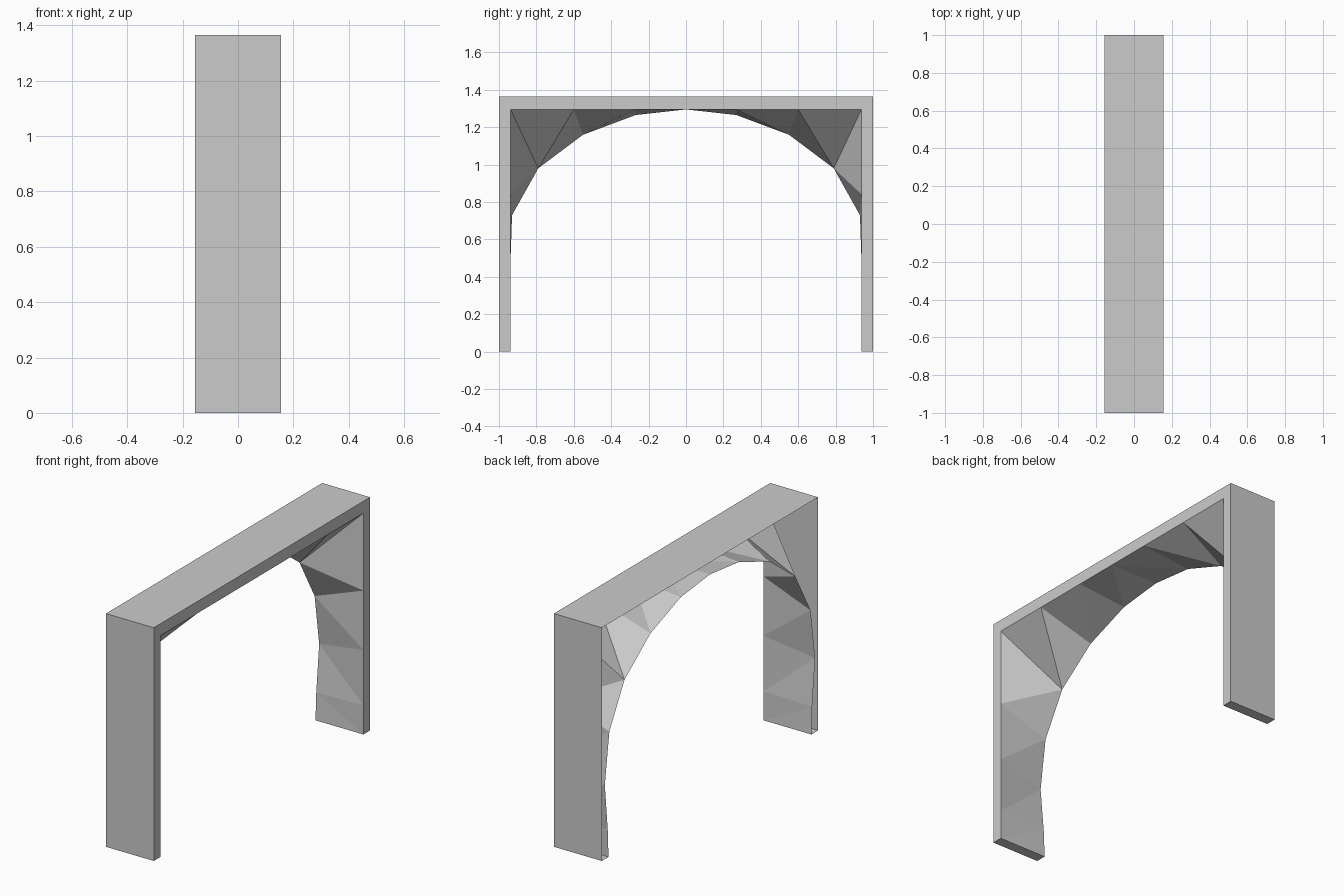
import bpy, bmesh

default = bpy.data.objects.get("Cube")
if default:
    bpy.data.objects.remove(default, do_unlink=True)

HALF_DEPTH = 0.155
HEIGHT = 1.365
IN_Y, IN_Z = 0.938, 1.295

stone = bpy.data.materials.new("plain_grey")
stone.use_nodes = True
stone.diffuse_color = (0.6, 0.6, 0.6, 1)
stone.node_tree.nodes["Principled BSDF"].inputs["Base Color"].default_value = (0.6, 0.6, 0.6, 1)

# Half profiles as (y, z), from the foot up to the crown
rect = [(IN_Y, 0), (IN_Y, 0.17), (IN_Y, 0.495), (IN_Y, 0.842),
        (IN_Y, IN_Z), (0.6, IN_Z), (0.27, IN_Z), (0, IN_Z)]
arch = [(IN_Y, 0), (0.945, 0.16), (0.972, 0.435), (0.93, 0.73),
        (0.79, 0.98), (0.55, 1.16), (0.27, 1.265), (0, IN_Z)]
outer = [(1, 0), (1, HEIGHT), (0, HEIGHT)]


def at(bm, x, profile):
    return [bm.verts.new((x, y, z)) for y, z in profile]


def finish(name, bm):
    """Make a flat-shaded object and mirror it across the centre plane."""
    mesh = bpy.data.meshes.new(name)
    bm.to_mesh(mesh)
    bm.free()
    mesh.materials.append(stone)
    ob = bpy.data.objects.new(name, mesh)
    bpy.context.collection.objects.link(ob)
    mirror = ob.modifiers.new("Mirror", "MIRROR")
    mirror.use_axis = (False, True, False)
    mirror.merge_threshold = 0.0005
    return ob


# Outer frame: flat rim, outer walls and feet, open on the arched side
bm = bmesh.new()
rim = at(bm, HALF_DEPTH, rect)
near = at(bm, HALF_DEPTH, outer)
far = at(bm, -HALF_DEPTH, outer)
bm.faces.new(near + rim[::-1])
for i in range(len(outer) - 1):
    bm.faces.new((far[i], far[i + 1], near[i + 1], near[i]))
foot = bm.verts.new((-HALF_DEPTH, IN_Y, 0))
bm.faces.new((foot, far[0], near[0], rim[0]))
finish("outer_frame", bm)

# Faceted lining from the rectangular opening to the arch
bm = bmesh.new()
a = at(bm, -HALF_DEPTH, arch)
b = at(bm, HALF_DEPTH, rect)
corner = rect.index((IN_Y, IN_Z))
for i in range(len(arch) - 1):
    j = i + 1
    if i < corner:
        bm.faces.new((a[i], b[i], a[j]))
        bm.faces.new((a[j], b[i], b[j]))
    else:
        bm.faces.new((a[i], b[i], b[j]))
        bm.faces.new((a[i], b[j], a[j]))
finish("arch_lining", bm)
